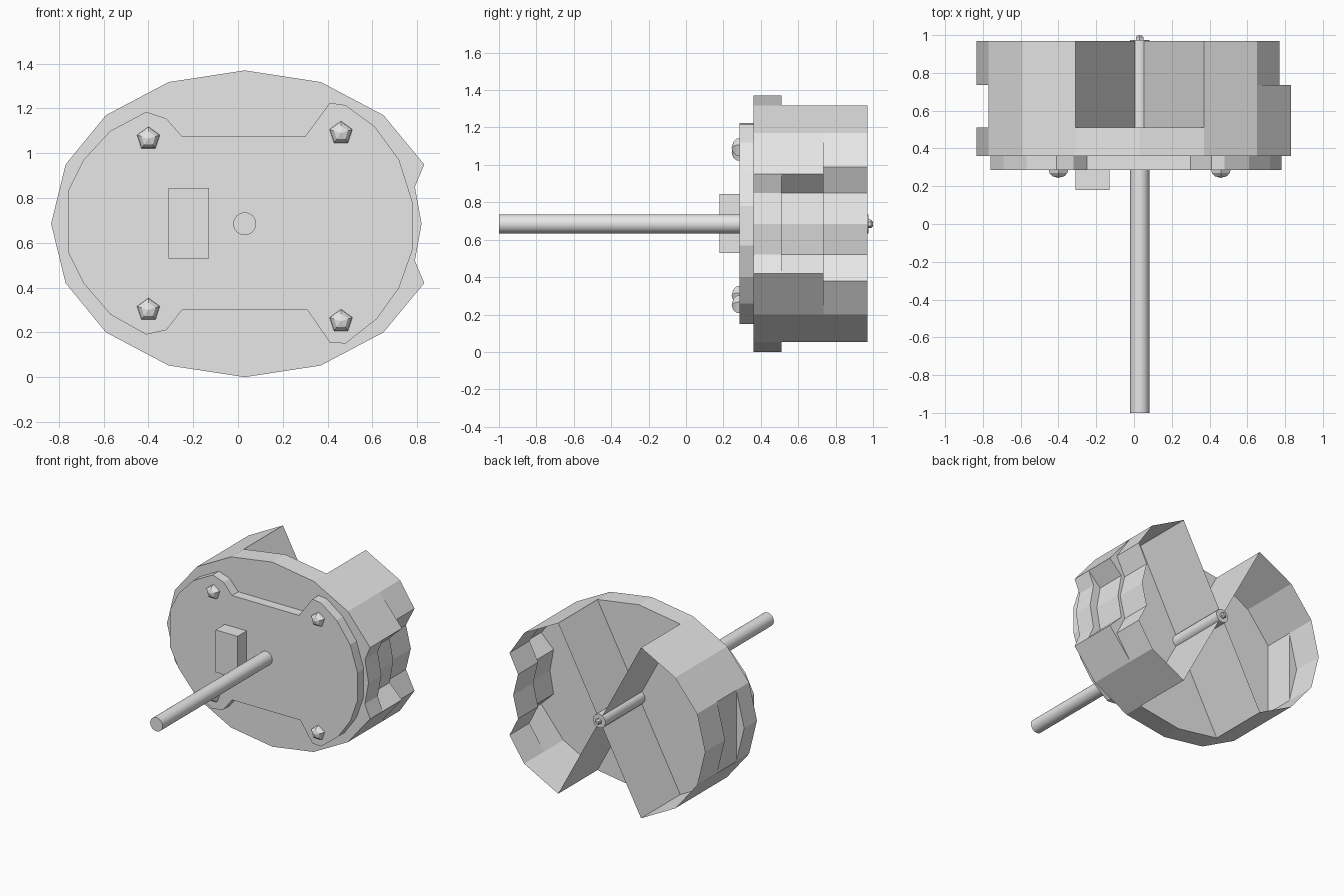
import bpy, bmesh, math

cube = bpy.data.objects.get("Cube")
if cube:
    bpy.data.objects.remove(cube, do_unlink=True)

grey = bpy.data.materials.new("plain grey")
grey.use_nodes = True
grey.diffuse_color = (0.8, 0.8, 0.8, 1)
grey.node_tree.nodes["Principled BSDF"].inputs["Base Color"].default_value = (0.8, 0.8, 0.8, 1)

CX, CZ = 0.03, 0.685


def loft(name, rings, caps=True, closed=True, smooth=False):
    """Join rings of (x, z) points, each placed at its own y."""
    bm = bmesh.new()
    rows = [[bm.verts.new((x, y, z)) for x, z in pts] for y, pts in rings]
    n = len(rows[0])
    for a, b in zip(rows, rows[1:]):
        for i in range(n if closed else n - 1):
            j = (i + 1) % n
            bm.faces.new((a[i], a[j], b[j], b[i]))
    if caps:
        bm.faces.new(rows[0])
        bm.faces.new(rows[-1])
    bmesh.ops.remove_doubles(bm, verts=bm.verts, dist=0.0005)
    bmesh.ops.recalc_face_normals(bm, faces=bm.faces)
    mesh = bpy.data.meshes.new(name)
    bm.to_mesh(mesh)
    bm.free()
    mesh.materials.append(grey)
    obj = bpy.data.objects.new(name, mesh)
    bpy.context.collection.objects.link(obj)
    if smooth:
        bpy.ops.object.select_all(action='DESELECT')
        obj.select_set(True)
        bpy.context.view_layer.objects.active = obj
        bpy.ops.object.shade_smooth_by_angle(angle=math.radians(40))
    return obj


def circle(x, z, r, n):
    return [(x + r * math.sin(math.tau * i / n), z + r * math.cos(math.tau * i / n))
            for i in range(n)]


def both_ends(upper, middle):
    """Mirror the upper points of a side about the axle height."""
    return upper + middle + [(x, 2 * CZ - z) for x, z in reversed(upper)]


# Outline of each side, from the top corner round to the bottom corner
left_top = [(0.37, 1.318), (0.65, 1.17)]
right_top = [(-0.31, 1.318), (-0.59, 1.17)]
left_front = both_ends(left_top + [(0.832, 0.95), (0.79, 0.85)], [(0.82, CZ)])
left_mid = both_ends(left_top + [(0.832, 0.95), (0.73, 0.85)], [(0.76, CZ)])
left_rear = both_ends(left_top + [(0.77, 0.99), (0.70, 0.85)], [(0.74, CZ)])
right_front = both_ends(right_top + [(-0.77, 0.95)], [(-0.835, CZ)])
right_mid = both_ends(right_top + [(-0.77, 0.95)], [(-0.77, CZ)])

# Round front disc
disc = [(CX, 1.37)] + left_front + [(CX, 0.0)] + right_front[::-1]
loft("body_disc", [(0.36, disc), (0.51, disc)])

# Two fan-shaped housings, open at the back
for name, mid, rear in (("left_housing", left_mid, left_rear),
                        ("right_housing", right_mid, right_front)):
    mid, rear = [(CX, CZ)] + mid, [(CX, CZ)] + rear
    loft(name, [(0.51, mid), (0.735, mid), (0.735, rear), (0.97, rear)], caps=False)

# Front cover plate with raised screw lobes
cover = [(-0.41, 1.185), (-0.32, 1.155), (-0.25, 1.075), (0.30, 1.075), (0.41, 1.225),
         (0.48, 1.215), (0.61, 1.12), (0.72, 0.97), (0.78, 0.78), (0.78, 0.57),
         (0.72, 0.40), (0.62, 0.26), (0.48, 0.15), (0.41, 0.155), (0.31, 0.30),
         (-0.25, 0.30), (-0.32, 0.21), (-0.41, 0.19), (-0.57, 0.28), (-0.69, 0.42),
         (-0.76, 0.56), (-0.76, 0.83), (-0.69, 0.97), (-0.57, 1.10)]
loft("cover_plate", [(0.287, cover), (0.36, cover)])

# Five-sided domed screws
for i, (x, z) in enumerate([(-0.40, 1.065), (0.46, 1.09), (-0.40, 0.30), (0.46, 0.25)]):
    rings = [(y, circle(x, z, r, 5))
             for y, r in ((0.29, 0.054), (0.27, 0.05), (0.253, 0.033))]
    rings.append((0.244, circle(x, z, 0.0001, 5)))
    loft(f"screw_{i + 1}", rings, caps=False)

# Connector block
block = [(-0.31, 0.53), (-0.13, 0.53), (-0.13, 0.845), (-0.31, 0.845)]
loft("connector_block", [(0.18, block), (0.29, block)])

# Axle and its small tip
rod = circle(CX, CZ, 0.051, 24)
loft("axle", [(-1.0, rod), (0.975, rod)], smooth=True)
loft("axle_tip", [(0.97, circle(CX, CZ, 0.022, 6)), (0.99, circle(CX, CZ, 0.022, 6)),
                  (1.0, circle(CX, CZ, 0.012, 6))])
